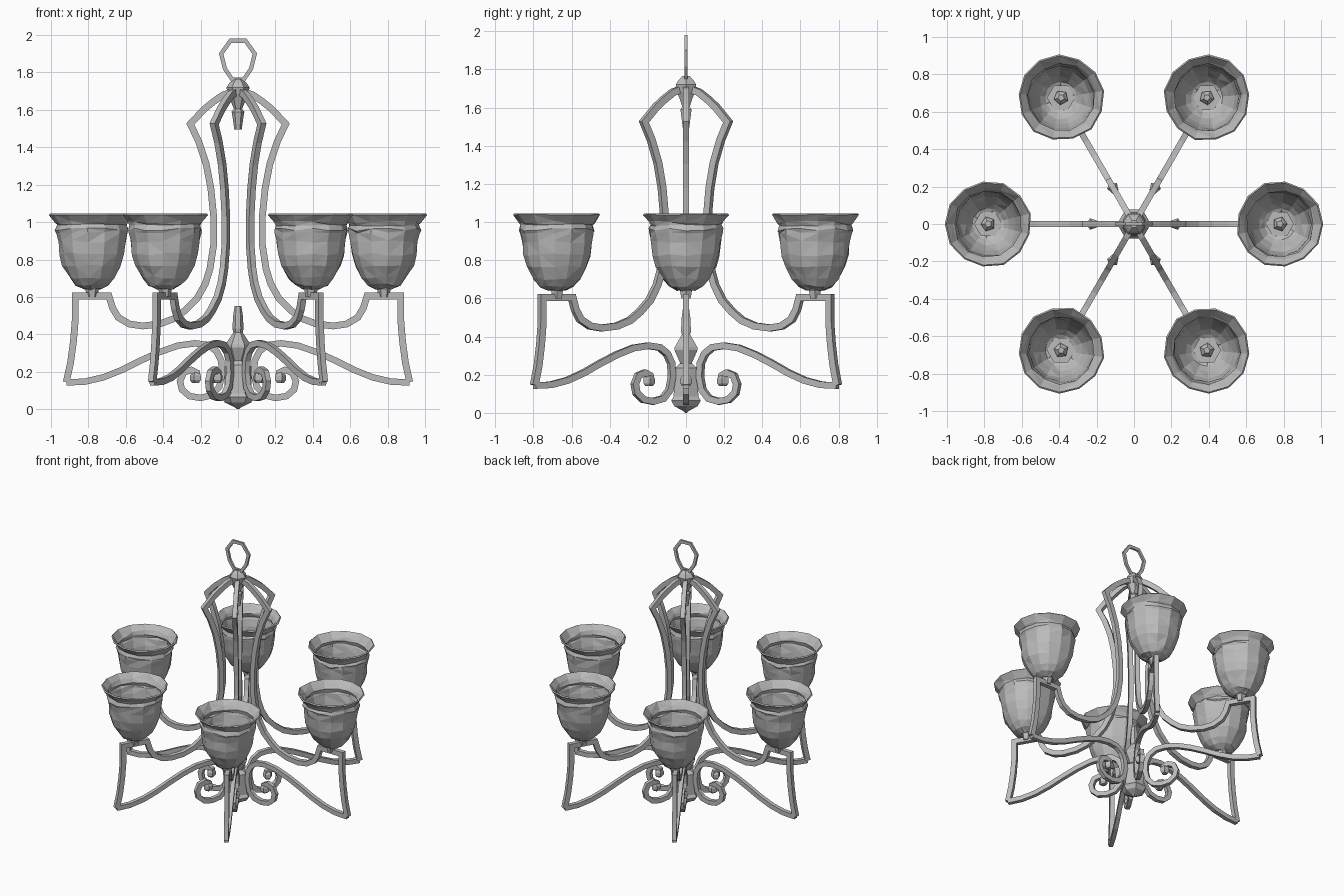
import bpy, bmesh, math, random
from mathutils import Vector, Matrix

random.seed(4)
cube = bpy.data.objects.get("Cube")
if cube:
    bpy.data.objects.remove(cube, do_unlink=True)

# One plain grey metal
metal = bpy.data.materials.new("grey metal")
metal.use_nodes = True
grey = (0.5, 0.5, 0.5, 1)
metal.diffuse_color = grey
metal.node_tree.nodes["Principled BSDF"].inputs["Base Color"].default_value = grey


def to_mesh(bm, name):
    bmesh.ops.recalc_face_normals(bm, faces=bm.faces)
    mesh = bpy.data.meshes.new(name)
    bm.to_mesh(mesh)
    bm.free()
    mesh.materials.append(metal)
    return mesh


def place(mesh, name, matrix=None):
    obj = bpy.data.objects.new(name, mesh)
    bpy.context.collection.objects.link(obj)
    if matrix:
        obj.matrix_world = matrix
    return obj


def sweep(name, path, width, depth, closed=False):
    """Rectangular bar along a path in the XZ plane, mitred at the bends."""
    bm = bmesh.new()
    pts = [Vector(p) for p in path]
    n = len(pts)
    rings = []
    for i, p in enumerate(pts):
        a = pts[i - 1] if i or closed else None
        b = pts[(i + 1) % n] if i < n - 1 or closed else None
        d1 = (p - a).normalized() if a else (b - p).normalized()
        d2 = (b - p).normalized() if b else d1
        t = (d1 + d2).normalized()
        side = Vector((-t.y, t.x)) * (width / 2 / max(t.dot(d1), 0.6))
        rings.append([bm.verts.new((p.x + s * side.x, y * depth / 2, p.y + s * side.y))
                      for s, y in ((-1, -1), (1, -1), (1, 1), (-1, 1))])
    for i in range(n if closed else n - 1):
        r, q = rings[i], rings[(i + 1) % n]
        for k in range(4):
            m = (k + 1) % 4
            bm.faces.new((r[k], r[m], q[m], q[k]))
    if not closed:
        bm.faces.new(rings[0])
        bm.faces.new(rings[-1])
    return to_mesh(bm, name)


def lathe(name, profile, sides, jitter=0, cap_top=True):
    """Turned part from (radius, height) pairs listed from the bottom up."""
    bm = bmesh.new()
    rings = []
    for j, (r, z) in enumerate(profile):
        dz = 0 if j == len(profile) - 1 else jitter
        ring = []
        for k in range(sides):
            a = math.tau * k / sides
            rr = r * (1 + random.uniform(-jitter, jitter))
            ring.append(bm.verts.new((rr * math.cos(a), rr * math.sin(a),
                                      z + random.uniform(-dz, dz) * 0.3)))
        rings.append(ring)
    for lo, hi in zip(rings, rings[1:]):
        for k in range(sides):
            m = (k + 1) % sides
            bm.faces.new((lo[k], lo[m], hi[m], hi[k]))
    bm.faces.new(rings[0][::-1])
    if cap_top:
        bm.faces.new(rings[-1])
    if jitter:
        bmesh.ops.triangulate(bm, faces=bm.faces)
    return to_mesh(bm, name)


# Arm profiles as (distance from axis, height)
upper = [(.02, 1.70), (.08, 1.68), (.13, 1.645), (.18, 1.605), (.255, 1.525),
         (.21, 1.43), (.17, 1.31), (.145, 1.18), (.13, 1.03), (.13, .88),
         (.15, .75), (.175, .67), (.22, .59), (.28, .53), (.34, .485), (.42, .455),
         (.51, .445), (.58, .455), (.64, .49), (.67, .54), (.69, .605),
         (.87, .605), (.87, .48), (.88, .36), (.895, .25), (.918, .145)]
lower = [(.918, .143), (.82, .147), (.72, .17), (.62, .21), (.52, .26), (.42, .305),
         (.32, .34), (.23, .352), (.16, .343), (.115, .31), (.09, .26), (.085, .19),
         (.1, .12), (.14, .075), (.2, .06), (.26, .07), (.3, .105), (.31, .15),
         (.29, .195), (.25, .21), (.22, .195), (.215, .165)]
upper_mesh = sweep("upper_arm", upper, .036, .032)
lower_mesh = sweep("lower_arm", lower, .034, .03)
curl_mesh = lathe("scroll_tip", [(.02, .14), (.032, .155), (.032, .18), (.02, .195)], 5)

# Bell shade, holder and inner socket
shade_mesh = lathe("shade", [(.045, .655), (.085, .672), (.115, .71), (.148, .77),
                             (.165, .83), (.173, .9), (.182, .945), (.188, .962),
                             (.178, .985), (.19, 1.005), (.222, 1.045)],
                   13, jitter=.025, cap_top=False)
holder_mesh = lathe("shade_holder", [(.028, .6), (.036, .64), (.055, .66), (.075, .675)], 6)
socket_mesh = lathe("lamp_socket", [(.04, .66), (.04, .69), (.018, .715)], 5)

# Six arms around the axis
for i in range(6):
    turn = Matrix.Rotation(i * math.tau / 6, 4, 'Z')
    place(upper_mesh, f"upper_arm_{i + 1}", turn)
    place(lower_mesh, f"lower_arm_{i + 1}", turn)
    place(curl_mesh, f"scroll_tip_{i + 1}", turn @ Matrix.Translation((.225, 0, 0)))
    end = turn @ Matrix.Translation((.78, 0, 0))
    place(holder_mesh, f"shade_holder_{i + 1}", end)
    place(socket_mesh, f"lamp_socket_{i + 1}", end)
    shade = place(shade_mesh, f"shade_{i + 1}", end)
    shell = shade.modifiers.new("thickness", 'SOLIDIFY')
    shell.thickness = .01
    shell.offset = -1

# Top hub with its hanging pendant
place(lathe("top_hub", [(.02, 1.495), (.026, 1.54), (.034, 1.59), (.022, 1.605),
                        (.04, 1.65), (.055, 1.685), (.062, 1.72), (.045, 1.745),
                        (.022, 1.765)], 6), "top_hub")

# Hanging loop
half = [(.03, 1.762), (.07, 1.82), (.09, 1.9), (.04, 1.97)]
loop = half + [(-x, z) for x, z in reversed(half)]
place(sweep("hanging_loop", loop, .022, .016, closed=True), "hanging_loop")

# Bottom column with finial
place(lathe("bottom_column", [(.012, .008), (.07, .035), (.09, .065), (.075, .085),
                              (.068, .235), (.035, .26), (.07, .33), (.068, .345),
                              (.025, .41), (.03, .43), (.026, .5), (.018, .552)], 6),
      "bottom_column")
# Base tip
place(lathe("base_tip", [(.004, 0), (.025, .015)], 6), "base_tip")
